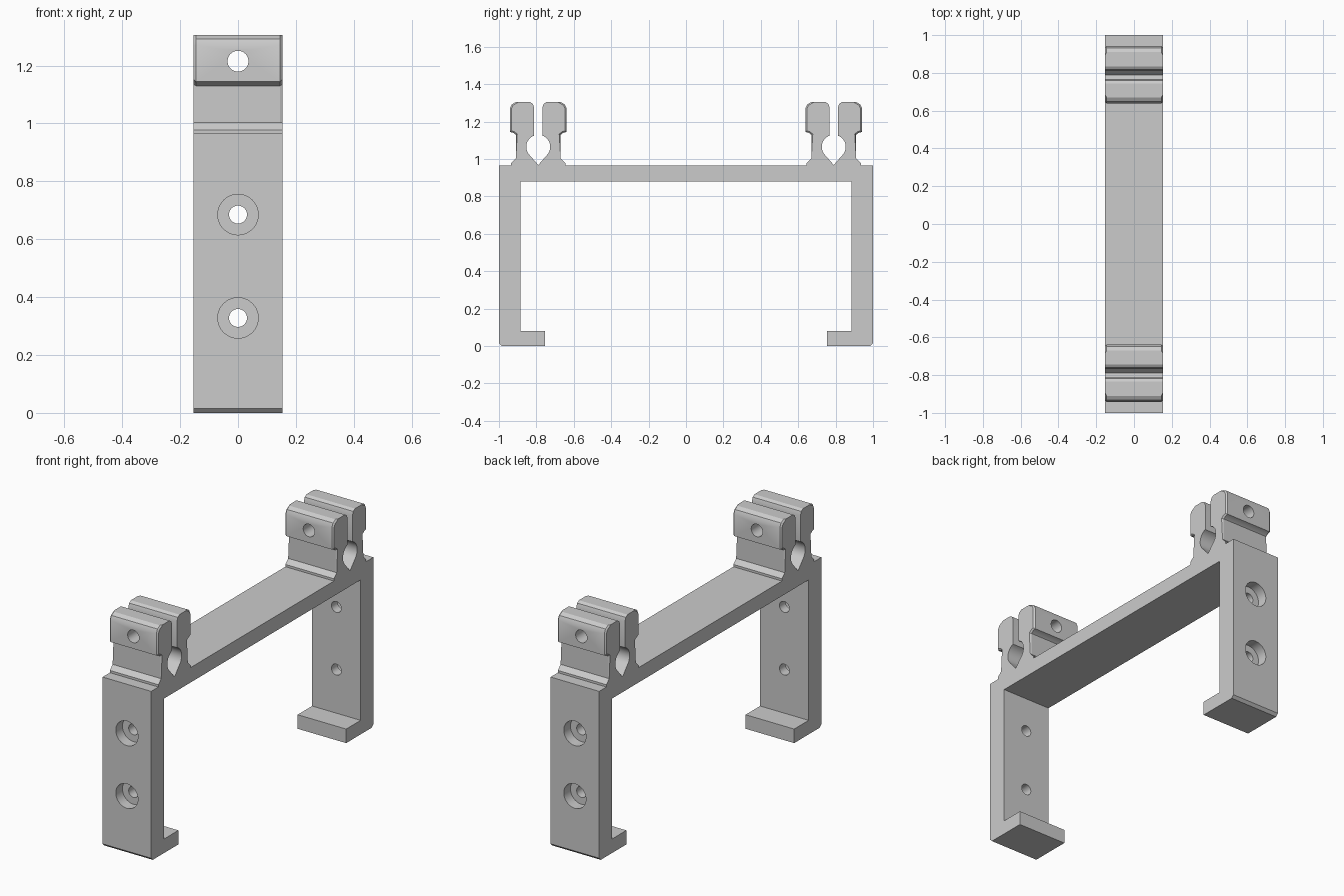
import bpy, bmesh, math

cube = bpy.data.objects.get("Cube")
if cube:
    bpy.data.objects.remove(cube)

HALF_W = 0.153
CLIP_Y = 0.79

grey = bpy.data.materials.new("light grey plastic")
grey.use_nodes = True
colour = (0.6, 0.6, 0.6, 1)
grey.diffuse_color = colour
grey.node_tree.nodes["Principled BSDF"].inputs["Base Color"].default_value = colour


def mirrored(half):
    """Complete a half outline in (y, z) by reflecting it across y = 0."""
    return half + [(-y, z) for y, z in reversed(half) if y > 0]


def extrude_profile(name, outline, centre_y=0, bevel_rule=None):
    bm = bmesh.new()
    face = bm.faces.new([bm.verts.new((-HALF_W, y, z)) for y, z in outline])
    new = bmesh.ops.extrude_face_region(bm, geom=[face])["geom"]
    moved = [v for v in new if isinstance(v, bmesh.types.BMVert)]
    bmesh.ops.translate(bm, verts=moved, vec=(2 * HALF_W, 0, 0))
    bmesh.ops.recalc_face_normals(bm, faces=bm.faces)
    if bevel_rule:
        edges = [e for e in bm.edges if bevel_rule(*e.verts)]
        bmesh.ops.bevel(bm, geom=edges, offset=0.008, segments=1,
                        affect='EDGES', clamp_overlap=True)
    bmesh.ops.translate(bm, verts=bm.verts, vec=(0, centre_y, 0))
    mesh = bpy.data.meshes.new(name)
    bm.to_mesh(mesh)
    bm.free()
    mesh.materials.append(grey)
    obj = bpy.data.objects.new(name, mesh)
    bpy.context.collection.objects.link(obj)
    return obj


def drill(target, radius, y, z, depth):
    """Cut a round hole along y, centred at the given point."""
    bpy.ops.mesh.primitive_cylinder_add(vertices=40, radius=radius, depth=depth,
                                        location=(0, y, z),
                                        rotation=(math.pi / 2, 0, 0))
    cutter = bpy.context.object
    cutter.name = "hole_cutter"
    cutter.hide_render = True
    cutter.data.materials.append(grey)
    mod = target.modifiers.new("hole", 'BOOLEAN')
    mod.operation = 'DIFFERENCE'
    mod.solver = 'EXACT'
    mod.object = cutter
    bpy.context.view_layer.objects.active = target
    bpy.ops.object.modifier_apply(modifier=mod.name)
    bpy.data.objects.remove(cutter)


def smooth(obj):
    bpy.ops.object.select_all(action='DESELECT')
    obj.select_set(True)
    bpy.context.view_layer.objects.active = obj
    bpy.ops.object.shade_smooth_by_angle(angle=math.radians(25))


# Bracket: top bar, two legs and inward feet
bracket = extrude_profile("bracket", mirrored([
    (1, 0.965), (1, 0.015), (0.985, 0), (0.755, 0), (0.755, 0.08),
    (0.885, 0.08), (0.885, 0.88)]))

# Counterbored screw holes in both legs
for side in (-1, 1):
    for z in (0.328, 0.685):
        drill(bracket, 0.031, side * 0.94, z, 0.3)
        drill(bracket, 0.07, side, z, 0.12)
smooth(bracket)

# Snap clips: flared base, neck, thick jaws, slot and round socket
socket = []
for i in range(15):
    a = math.radians(70 - i * 115 / 14)
    socket.append((0.064 * math.cos(a), 1.065 + 0.064 * math.sin(a)))
half_clip = [(0.145, 0.965), (0.145, 0.978), (0.12, 1.003), (0.12, 1.13),
             (0.134, 1.14), (0.152, 1.145), (0.152, 1.27), (0.142, 1.292),
             (0.12, 1.305), (0.045, 1.305), (0.029, 1.295), (0.022, 1.275)]
half_clip += socket + [(0, 0.968)]


def outer_end_edge(a, b):
    same_end = abs(a.co.x - b.co.x) < 1e-5
    outside = all(abs(v.co.y) > 0.11 and v.co.z > 1.0 for v in (a, b))
    return same_end and outside


for name, side in (("front_clip", -1), ("back_clip", 1)):
    clip = extrude_profile(name, mirrored(half_clip), side * CLIP_Y, outer_end_edge)
    drill(clip, 0.036, side * CLIP_Y, 1.215, 0.5)
    smooth(clip)
